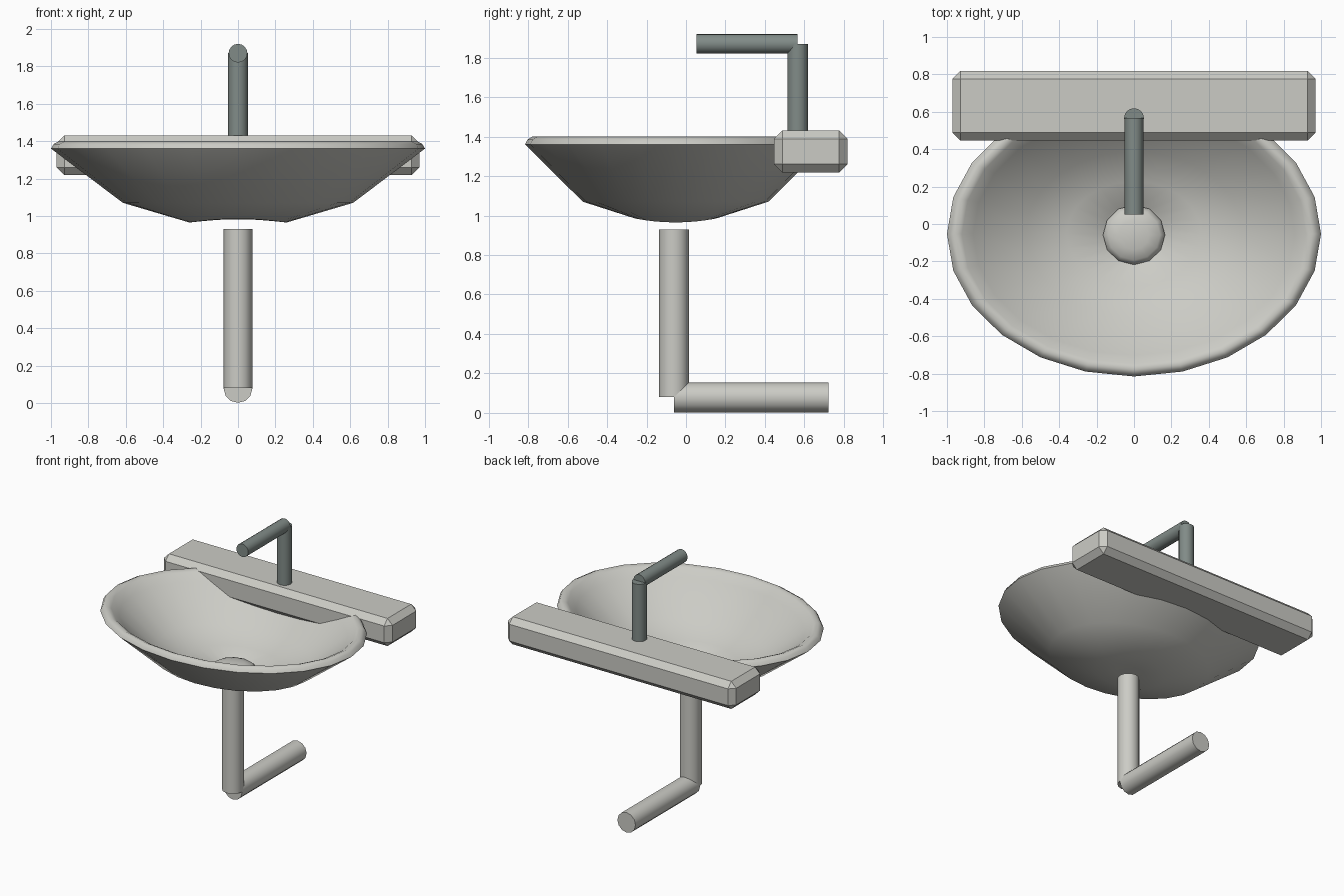
import bpy, bmesh, math
from mathutils import Vector

if "Cube" in bpy.data.objects:
    bpy.data.objects.remove(bpy.data.objects["Cube"])


def material(name, rgb):
    m = bpy.data.materials.new(name)
    m.diffuse_color = (*rgb, 1)
    m.use_nodes = True
    m.node_tree.nodes["Principled BSDF"].inputs["Base Color"].default_value = m.diffuse_color
    return m


CERAMIC = material("warm grey ceramic", (0.60, 0.60, 0.56))
METAL = material("dark green grey metal", (0.22, 0.26, 0.245))


def finish(name, bm, mat, smooth_angle=None):
    bmesh.ops.recalc_face_normals(bm, faces=bm.faces[:])
    mesh = bpy.data.meshes.new(name)
    bm.to_mesh(mesh)
    bm.free()
    ob = bpy.data.objects.new(name, mesh)
    bpy.context.collection.objects.link(ob)
    mesh.materials.append(mat)
    if smooth_angle:
        bpy.ops.object.select_all(action='DESELECT')
        ob.select_set(True)
        bpy.context.view_layer.objects.active = ob
        bpy.ops.object.shade_smooth_by_angle(angle=math.radians(smooth_angle))
    return ob


def lathe(name, profile, centre_y, mat, segments, angle):
    """Revolve (x radius, y radius, z) rings; both ends are closed to a point."""
    bm = bmesh.new()
    rings = []
    for rx, ry, z in profile:
        ring = []
        for i in range(segments):
            a = 2 * math.pi * i / segments
            # the underside ring dips slightly at its left and right ends
            dip = 0.02 * math.cos(a) ** 2 if (rx, z) == (0.26, 0.985) else 0
            ring.append(bm.verts.new((rx * math.cos(a), centre_y + ry * math.sin(a), z - dip)))
        rings.append(ring)
    for lo, hi in zip(rings, rings[1:]):
        for i in range(segments):
            j = (i + 1) % segments
            bm.faces.new((lo[i], lo[j], hi[j], hi[i]))
    bm.faces.new(rings[0])
    bm.faces.new(rings[-1])
    return finish(name, bm, mat, angle)


def tube(name, start, end, radius, mat, sides=12):
    start, end = Vector(start), Vector(end)
    axis = end - start
    bm = bmesh.new()
    bmesh.ops.create_cone(bm, cap_ends=True, segments=sides, radius1=radius,
                          radius2=radius, depth=axis.length)
    bm.transform(axis.to_track_quat('Z', 'Y').to_matrix().to_4x4())
    bmesh.ops.translate(bm, verts=bm.verts[:], vec=(start + end) / 2)
    return finish(name, bm, mat, 40)


# Oval basin: underside, rolled rim, then the inside down to the drain
lathe("basin", [
    (0.10, 0.08, 0.982), (0.26, 0.205, 0.985), (0.615, 0.47, 1.07),
    (1.0, 0.762, 1.36), (0.985, 0.75, 1.385), (0.955, 0.725, 1.40),
    (0.92, 0.695, 1.385), (0.86, 0.65, 1.335), (0.58, 0.44, 1.12),
    (0.36, 0.28, 1.04), (0.17, 0.16, 1.00), (0.16, 0.15, 0.99),
], -0.053, CERAMIC, 24, 60)

# Domed drain plug
lathe("drain_plug", [
    (0.166, 0.16, 0.988), (0.166, 0.16, 1.005), (0.14, 0.135, 1.03),
    (0.08, 0.08, 1.045), (0.02, 0.02, 1.05),
], -0.058, CERAMIC, 12, 60)

# Bevelled ledge behind the basin
bm = bmesh.new()
bmesh.ops.create_cube(bm, size=1)
for v in bm.verts:
    v.co = (v.co.x * 1.94, v.co.y * 0.372 + 0.632, v.co.z * 0.212 + 1.324)
bmesh.ops.bevel(bm, geom=bm.edges[:], offset=0.042, segments=1, affect='EDGES')
finish("ledge", bm, CERAMIC)

# Waste pipe
tube("waste_pipe_vertical", (0, -0.061, 0.08), (0, -0.061, 0.93), 0.077, CERAMIC)
tube("waste_pipe_horizontal", (0, -0.061, 0.078), (0, 0.722, 0.078), 0.077, CERAMIC)

# Faucet
tube("faucet_riser", (0, 0.566, 1.36), (0, 0.566, 1.87), 0.053, METAL, 16)
tube("faucet_spout", (0, 0.566, 1.87), (0, 0.052, 1.87), 0.05, METAL, 16)
